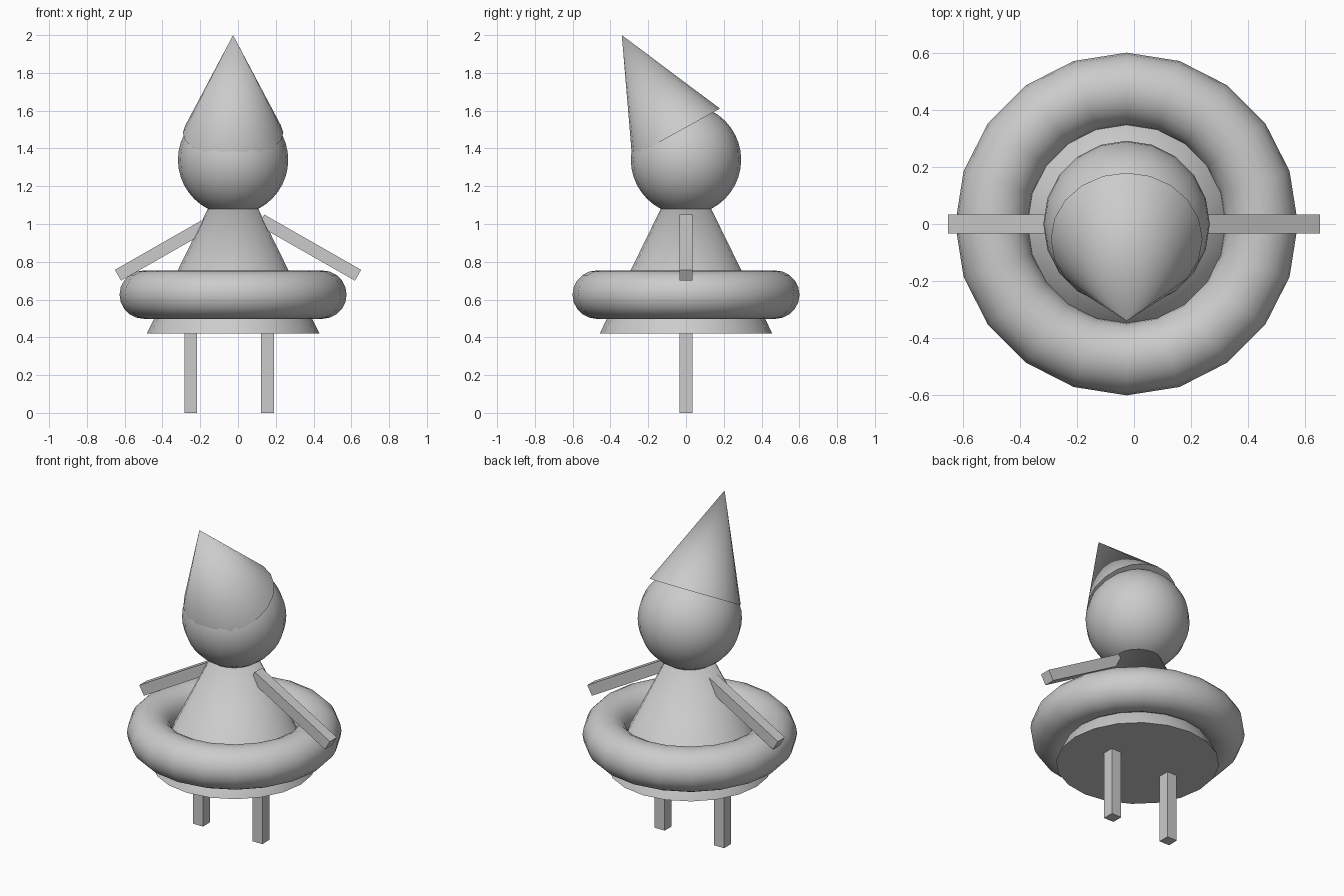
import bpy
from math import radians, sin, cos

if "Cube" in bpy.data.objects:
    bpy.data.objects.remove(bpy.data.objects["Cube"])

CX = -0.026   # axis of the body, head, ring and hat
SIDES = 20


def finish(name, smooth=True):
    ob = bpy.context.object
    ob.name = name
    if smooth:
        bpy.ops.object.shade_smooth_by_angle(angle=radians(40))
    return ob


def box(name, loc, size, rot_y=0.0):
    bpy.ops.mesh.primitive_cube_add(size=1, location=loc, rotation=(0, rot_y, 0))
    bpy.context.object.scale = size
    return finish(name, smooth=False)


def cone(name, base, radius, height, tilt=0.0):
    # base is the centre of the bottom disc; tilt leans the tip to the front
    loc = (base[0], base[1] - sin(tilt) * height / 2, base[2] + cos(tilt) * height / 2)
    bpy.ops.mesh.primitive_cone_add(vertices=SIDES, radius1=radius, radius2=0,
                                    depth=height, location=loc, rotation=(tilt, 0, 0))
    return finish(name)


# conical body, its tip hidden in the head
cone("body", (CX, 0, 0.42), 0.457, 0.933)

# swim ring around the waist
bpy.ops.mesh.primitive_torus_add(location=(CX, 0, 0.626), major_radius=0.473,
                                 minor_radius=0.128, major_segments=SIDES,
                                 minor_segments=SIDES)
finish("ring")

# head
bpy.ops.mesh.primitive_uv_sphere_add(segments=SIDES, ring_count=SIDES,
                                     radius=0.292, location=(CX, 0, 1.34))
finish("head")

# pointed hat leaning forward
cone("hat", (CX, -0.053, 1.482), 0.266, 0.592, radians(29))

# sloping arms
for side, s in (("left", -1), ("right", 1)):
    box(side + "_arm", (s * 0.379, 0, 0.875), (0.59, 0.068, 0.066), s * radians(29.7))

# legs
for side, x in (("left", -0.25), ("right", 0.156)):
    box(side + "_leg", (x, 0, 0.295), (0.068, 0.068, 0.59))
